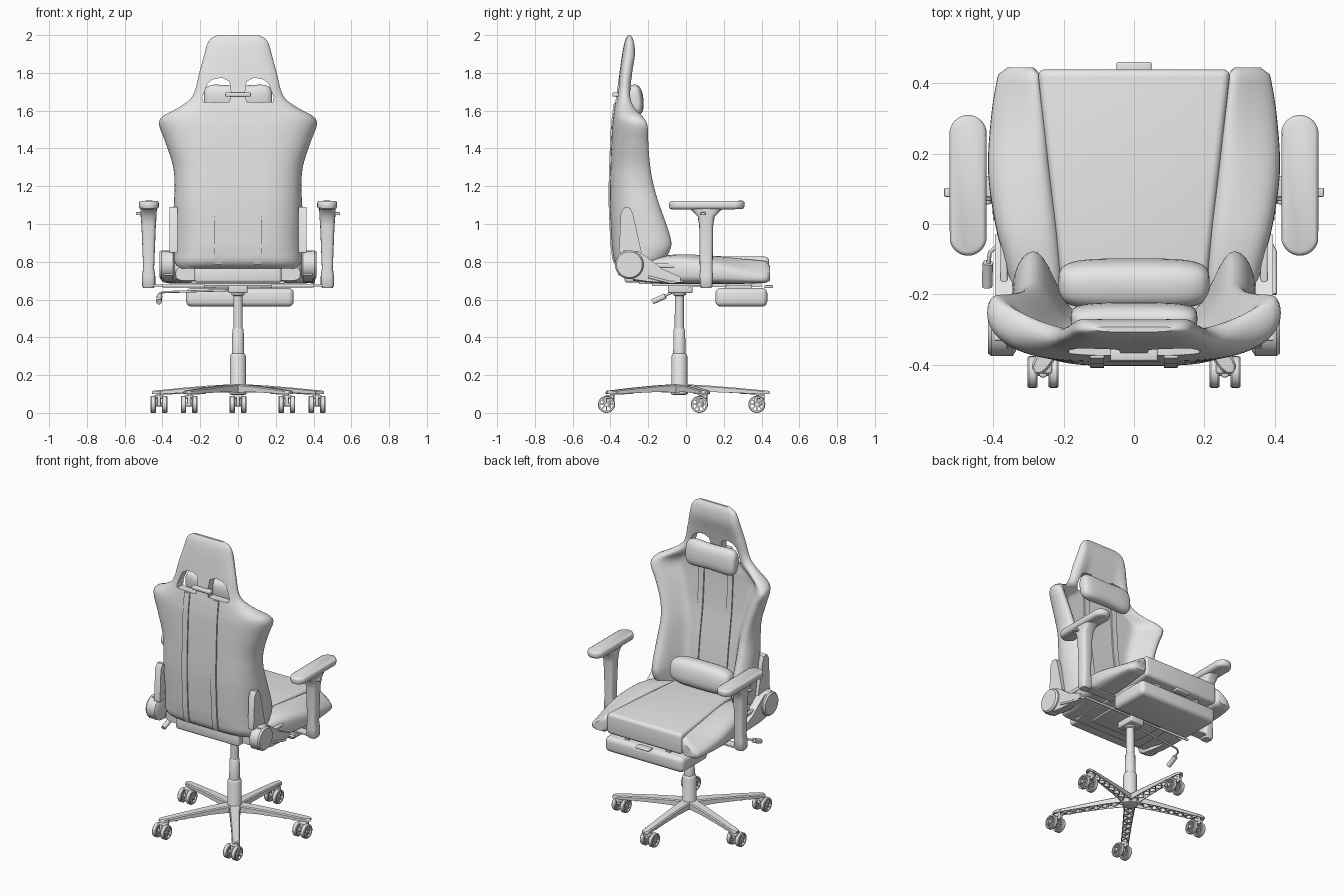
import bpy, bmesh, math
from mathutils import Matrix, Vector
from math import sin, cos, pi

if "Cube" in bpy.data.objects:
    bpy.data.objects.remove(bpy.data.objects["Cube"])

grey = bpy.data.materials.new("light grey")
grey.diffuse_color = (0.8, 0.8, 0.8, 1)
grey.use_nodes = True
grey.node_tree.nodes["Principled BSDF"].inputs["Base Color"].default_value = grey.diffuse_color
I = Matrix.Identity(4)

# ---------- helpers ----------
def finish(name, bm, angle=40):
    bmesh.ops.recalc_face_normals(bm, faces=bm.faces)
    me = bpy.data.meshes.new(name)
    bm.to_mesh(me)
    bm.free()
    me.materials.append(grey)
    me.shade_smooth()
    me.set_sharp_from_angle(angle=math.radians(angle))
    ob = bpy.data.objects.new(name, me)
    bpy.context.collection.objects.link(ob)
    return ob

def loft(bm, rings, wrap=False, M=I):
    vs = [[bm.verts.new(M @ Vector(p)) for p in r] for r in rings]
    n, m = len(vs[0]), len(vs)
    for i in range(m if wrap else m - 1):
        a, b = vs[i], vs[(i + 1) % m]
        for j in range(n):
            k = (j + 1) % n
            bm.faces.new((a[j], a[k], b[k], b[j]))
    if not wrap:
        bm.faces.new(vs[0])
        bm.faces.new(vs[-1])

def block(bm, c, s, bev=0.0, seg=3, M=I, fn=None):
    vs = bmesh.ops.create_cube(bm, size=1)["verts"]
    for v in vs:
        p = Vector([v.co[i] * s[i] for i in range(3)])
        v.co = M @ (Vector(c) + (fn(p) if fn else p))
    if bev:
        es = list({e for v in vs for e in v.link_edges})
        bmesh.ops.bevel(bm, geom=es, offset=bev, segments=seg, profile=0.5, affect='EDGES')

def lathe(bm, prof, c, axis='z', n=24, wrap=False):
    rings = []
    for r, h in prof:
        pts = [(r * cos(2 * pi * i / n), r * sin(2 * pi * i / n)) for i in range(n)]
        rings.append([(u, v, h) if axis == 'z' else (h, u, v) for u, v in pts])
    loft(bm, rings, wrap, Matrix.Translation(c))

def oval(a, b, e=2.0, n=28):
    f = lambda v: math.copysign(abs(v) ** (2 / e), v)
    return [(a * f(cos(2 * pi * i / n)), b * f(sin(2 * pi * i / n))) for i in range(n)]

def tube(bm, pts, r, n=10):
    pts = [Vector(p) for p in pts]
    rings = []
    for i, p in enumerate(pts):
        d = pts[min(i + 1, len(pts) - 1)] - pts[max(i - 1, 0)]
        q = d.to_track_quat('Z', 'Y')
        rings.append([p + q @ Vector((u, v, 0)) for u, v in oval(r, r, 2, n)])
    loft(bm, rings)

def interp(tab, z):
    # smooth interpolation of table rows keyed by their first value
    i = max(k for k in range(len(tab) - 1) if k == 0 or tab[k][0] <= z)
    a, b = tab[i], tab[i + 1]
    p, q = tab[max(i - 1, 0)], tab[min(i + 2, len(tab) - 1)]
    h = b[0] - a[0]
    t = (z - a[0]) / h
    out = []
    for k in range(1, len(a)):
        m0, m1 = (b[k] - p[k]) / (b[0] - p[0]) * h, (q[k] - a[k]) / (q[0] - a[0]) * h
        out.append((2*t**3 - 3*t*t + 1) * a[k] + (t**3 - 2*t*t + t) * m0
                   + (3*t*t - 2*t**3) * b[k] + (t**3 - t*t) * m1)
    return out

def pillow(name, c, size, pinch, e, tilt):
    a, b, h = size
    rings = []
    for i in range(25):
        v = (i / 24 - 0.5) * pi * 0.985
        s = cos(v) ** (2 / e)
        x = math.copysign(abs(sin(v)) ** (2 / e), v)
        hz = h * (1 - pinch * (1 - x * x))
        rings.append([(a * x, u * s, w * s) for u, w in oval(b, hz, 2.6)])
    bm = bmesh.new()
    loft(bm, rings, M=Matrix.Translation(c) @ Matrix.Rotation(tilt, 4, 'X'))
    finish(name, bm, 60)

# ---------- backrest: z, half width, back y, front y, wing peak y, peak position, edge y ----------
BACK = [(.765, .30, -.34, -.28, -.23, .80, -.28), (.79, .333, -.375, -.26, -.14, .80, -.24),
        (.86, .345, -.39, -.25, -.085, .82, -.20), (.92, .345, -.395, -.25, -.08, .82, -.20),
        (1.1, .34, -.403, -.27, -.14, .84, -.24), (1.2, .335, -.403, -.285, -.17, .86, -.26),
        (1.31, .345, -.40, -.30, -.19, .90, -.26), (1.44, .387, -.395, -.31, -.20, .92, -.255),
        (1.53, .418, -.39, -.315, -.205, .94, -.25), (1.57, .40, -.385, -.315, -.23, .93, -.27),
        (1.61, .325, -.38, -.32, -.27, .90, -.30), (1.67, .245, -.37, -.32, -.295, .85, -.325),
        (1.8, .205, -.352, -.295, -.285, .80, -.32), (1.9, .178, -.338, -.272, -.27, .80, -.305),
        (1.96, .16, -.326, -.275, -.275, .80, -.30), (1.99, .135, -.315, -.285, -.285, .80, -.30),
        (2.0, .11, -.307, -.293, -.293, .80, -.30)]

def back_y(t, z):
    W, yb, yc, yp, tp, ye = interp(BACK, z)
    return yb + (ye - yb) * (1 - math.sqrt(max(0, 1 - t ** 4)))

def front_y(t, z):
    W, yb, yc, yp, tp, ye = interp(BACK, z)
    t = abs(t)
    if t > tp:
        return ye + (yp - ye) * math.sqrt(max(0, 1 - ((t - tp) / (1 - tp)) ** 2))
    s = max(0, (t - tp + .35) / .35)
    return yc + (yp - yc) * s * s * (3 - 2 * s)

ts = [sin(pi / 2 * (i / 24 - 1)) for i in range(49)]
rings = []
for i in range(71):
    z = .765 + 1.235 * i / 70
    W = interp(BACK, z)[0]
    rings.append([(W * t, front_y(t, z), z) for t in ts] + [(W * t, back_y(t, z), z) for t in ts[-2:0:-1]])
bm = bmesh.new()
loft(bm, rings)
back = finish("backrest", bm)

# two openings below the headrest
bm = bmesh.new()
hole = [(.045, 1.645), (.038, 1.70), (.045, 1.755), (.085, 1.775), (.135, 1.765), (.16, 1.745), (.19, 1.67), (.185, 1.645)]
for s in (-1, 1):
    loft(bm, [[(s * x, y, z) for x, z in hole] for y in (-.6, 0)])
cutter = finish("hole_cutter", bm)
cutter.hide_render = True
mod = back.modifiers.new("holes", 'BOOLEAN')
mod.object, mod.operation, mod.solver = cutter, 'DIFFERENCE', 'EXACT'
me = bpy.data.meshes.new_from_object(back.evaluated_get(bpy.context.evaluated_depsgraph_get()))
back.modifiers.clear()
back.data = me
me.shade_smooth()
me.set_sharp_from_angle(angle=math.radians(40))
bpy.data.objects.remove(cutter)

# raised stripes on both sides of the backrest
bm = bmesh.new()
for s in (-1, 1):
    for f, d, z0 in ((back_y, -1, .785), (front_y, 1, .85)):
        rs = []
        for i in range(31):
            z = z0 + (1.64 - z0) * i / 30
            y = f(.3, z)
            rs.append([(s * x, y + d * o, z) for x, o in ((.083, -.01), (.086, .007), (.124, .007), (.127, -.01))])
        loft(bm, rs)
block(bm, (0, -.372, 1.685), (.135, .035, .022), .006)
finish("stripes_and_strap_clip", bm)

pillow("head_pillow", (0, -.27, 1.655), (.18, .045, .10), .22, 4, .1)
pillow("lumbar_pillow", (0, -.17, .915), (.215, .07, .085), 0, 4, .15)

# ---------- seat ----------
bm = bmesh.new()
block(bm, (0, .07, .762), (.55, .74, .145), .022, 4,
      fn=lambda p: Vector((p.x * (.85 + .40 * p.y), p.y, p.z - (.008 if p.y > 0 and p.z > 0 else 0))))
finish("seat_cushion", bm)
bm = bmesh.new()
block(bm, (0, -.25, .732), (.46, .15, .085), .015)
block(bm, (0, .03, .692), (.50, .56, .02), .004)
finish("seat_frame", bm)

# bolsters: y, inner x, outer x, bottom, top, outward slope
SIDE = [(-.28, .20, .33, .70, .78, .1), (-.2, .20, .345, .69, .82, .1), (-.1, .205, .37, .685, .84, .1),
        (0, .215, .395, .685, .848, .15), (.15, .235, .415, .685, .845, .3), (.3, .25, .407, .685, .835, .5),
        (.41, .265, .39, .688, .825, .65), (.437, .27, .38, .692, .815, .65), (.445, .285, .36, .70, .79, .6)]
bm = bmesh.new()
for s in (-1, 1):
    rs = []
    for i in range(37):
        y = -.28 + .725 * i / 36
        a, b, lo, hi, k = interp(SIDE, y)
        rs.append([(s * (a + (b - a) * (u + 1) / 2), y,
                    lo + (hi - lo) * (v + 1) / 2 * (1 - k * (u + 1) / 2)) for u, v in oval(1, 1, 3.2)])
    loft(bm, rs)
finish("seat_bolsters", bm, 50)

# ---------- footrest ----------
bm = bmesh.new()
block(bm, (.01, .293, .612), (.57, .275, .098), .028, 4)
finish("footrest", bm)
bm = bmesh.new()
for s in (-1, 1):
    block(bm, (s * .15, .22, .675), (.03, .36, .018))
    block(bm, (s * .15, .28, .665), (.06, .14, .025), .004)
block(bm, (0, .438, .668), (.10, .045, .016), .006)
finish("footrest_rails_and_tab", bm)

# ---------- reclining hinges ----------
bm = bmesh.new()
plate = [(-.36, .73), (-.33, .86), (-.25, .855), (-.2, .82), (-.13, .765), (-.03, .72), (-.03, .69), (-.2, .695), (-.3, .71)]
tongue = [(-.355, .85), (-.345, 1.06), (-.325, 1.09), (-.295, 1.085), (-.28, 1.05), (-.235, .85)]
for s in (-1, 1):
    lathe(bm, [(.06, .335), (.076, .345), (.076, .405), (.068, .415)], (0, -.30, .785), 'x', 32) if s > 0 else \
        lathe(bm, [(.068, -.415), (.076, -.405), (.076, -.345), (.06, -.335)], (0, -.30, .785), 'x', 32)
    loft(bm, [[(s * x, y, z) for y, z in plate] for x in (.345, .395)])
    loft(bm, [[(s * x, y, z) for y, z in tongue] for x in (.32, .362)])
    block(bm, (s * .37, -.09, .78), (.02, .17, .022), .005)
finish("recline_hinges", bm, 35)

# ---------- armrests ----------
bm = bmesh.new()
for s in (-1, 1):
    rs = []
    for k, z in ((.7, 1.078), (.93, 1.083), (1, 1.094), (1, 1.108), (.95, 1.118), (.8, 1.122)):
        a, L = .053 * k, .2 - .053 * (1 - k)
        rs.append([(s * .472 + u, .11 + v + math.copysign(L - a, v), z + .03 * v - .15 * max(0, abs(v) - .02) ** 2)
                   for u, v in oval(a, a, 2, 32)])
    loft(bm, rs)
finish("armrest_pads", bm, 50)
bm = bmesh.new()
for s in (-1, 1):
    loft(bm, [[(s * .473 + u, .107 + v, z) for u, v in oval(hx, hy, 3.5)] for z, hx, hy in
              ((.66, .027, .026), (.672, .035, .033), (.725, .035, .035), (.765, .029, .034), (.99, .038, .037),
               (1.04, .042, .045), (1.07, .043, .075), (1.09, .043, .10))])
    block(bm, (s * .525, .09, 1.055), (.03, .025, .015), .003)
    block(bm, (s * .36, .107, .675), (.24, .06, .012), .003)
finish("armrest_posts", bm)

# ---------- tilt mechanism, levers ----------
bm = bmesh.new()
block(bm, (0, -.03, .662), (.10, .13, .055), .008)
block(bm, (0, -.02, .678), (.36, .32, .014), .003)
tube(bm, [(-.4, .02, .672), (.4, .02, .672)], .008)
tube(bm, [(.36, .0, .70), (.40, -.08, .69), (.40, -.2, .72)], .007)
finish("tilt_mechanism", bm)
bm = bmesh.new()
tube(bm, [(-.03, -.03, .65), (-.3, -.05, .642), (-.385, -.06, .64), (-.41, -.08, .635), (-.415, -.12, .615)], .006)
tube(bm, [(-.415, -.11, .62), (-.416, -.12, .614), (-.418, -.165, .594), (-.418, -.178, .588)], .015)
finish("height_lever", bm)

# ---------- gas column ----------
HUB = (0, -.035, 0)
bm = bmesh.new()
lathe(bm, [(.03, .095), (.045, .10), (.047, .145), (.042, .157), (.042, .30), (.037, .312), (.033, .315),
           (.030, .44), (.025, .447), (.024, .62), (.035, .625), (.035, .65)], HUB, n=32)
finish("gas_column", bm, 35)

# ---------- five star base and casters ----------
base, cast = bmesh.new(), bmesh.new()
for i in range(5):
    a = 2 * pi * i / 5
    M = Matrix.Translation(HUB) @ Matrix.Rotation(a, 4, 'Z')
    rs = []
    for r, w, top, h in ((.02, .034, .152, .045), (.15, .030, .145, .034), (.30, .026, .133, .027),
                         (.45, .024, .119, .02), (.468, .019, .117, .018), (.476, .011, .115, .015)):
        q, lo = w - .005, top - h
        rs.append([(x, r, z) for x, z in ((-w, lo), (-w, top - .006), (-w + .006, top), (w - .006, top), (w, top - .006),
                                          (w, lo), (q, lo), (q, top - .01), (-q, top - .01), (-q, lo))])
    loft(base, rs, M=M)
    for j in range(7):          # crossed ribs underneath
        r = .07 + .055 * j
        for s in (-1, 1):
            block(base, (0, 0, 0), (.005, .07, .022), M=M @ Matrix.Translation((0, r, .134 - .065 * r))
                  @ Matrix.Rotation(s * .72, 4, 'Z'))
    # caster: stem, yoke and two spoked wheels, all trailing towards the back
    p = M @ Vector((0, .44, 0))
    lathe(cast, [(.012, .06), (.012, .11)], (p.x, p.y, 0), n=14)
    block(cast, (p.x, p.y - .012, .085), (.05, .045, .022), .006)
    block(cast, (p.x, p.y - .025, .06), (.02, .04, .05), .005)
    lathe(cast, [(.012, -.044), (.012, .044)], (p.x, p.y - .03, .045), 'x', 14)
    for s in (-1, 1):
        c = Vector((p.x + s * .03, p.y - .03, .045))
        lathe(cast, [(.034, -.014), (.042, -.014), (.045, -.010), (.045, .010), (.042, .014), (.034, .014)], c, 'x', 28, True)
        for k in range(4):
            block(cast, (0, 0, 0), (.016, .074, .007), M=Matrix.Translation(c) @ Matrix.Rotation(pi * k / 4, 4, 'X'))
finish("star_base", base)
finish("casters", cast, 35)
